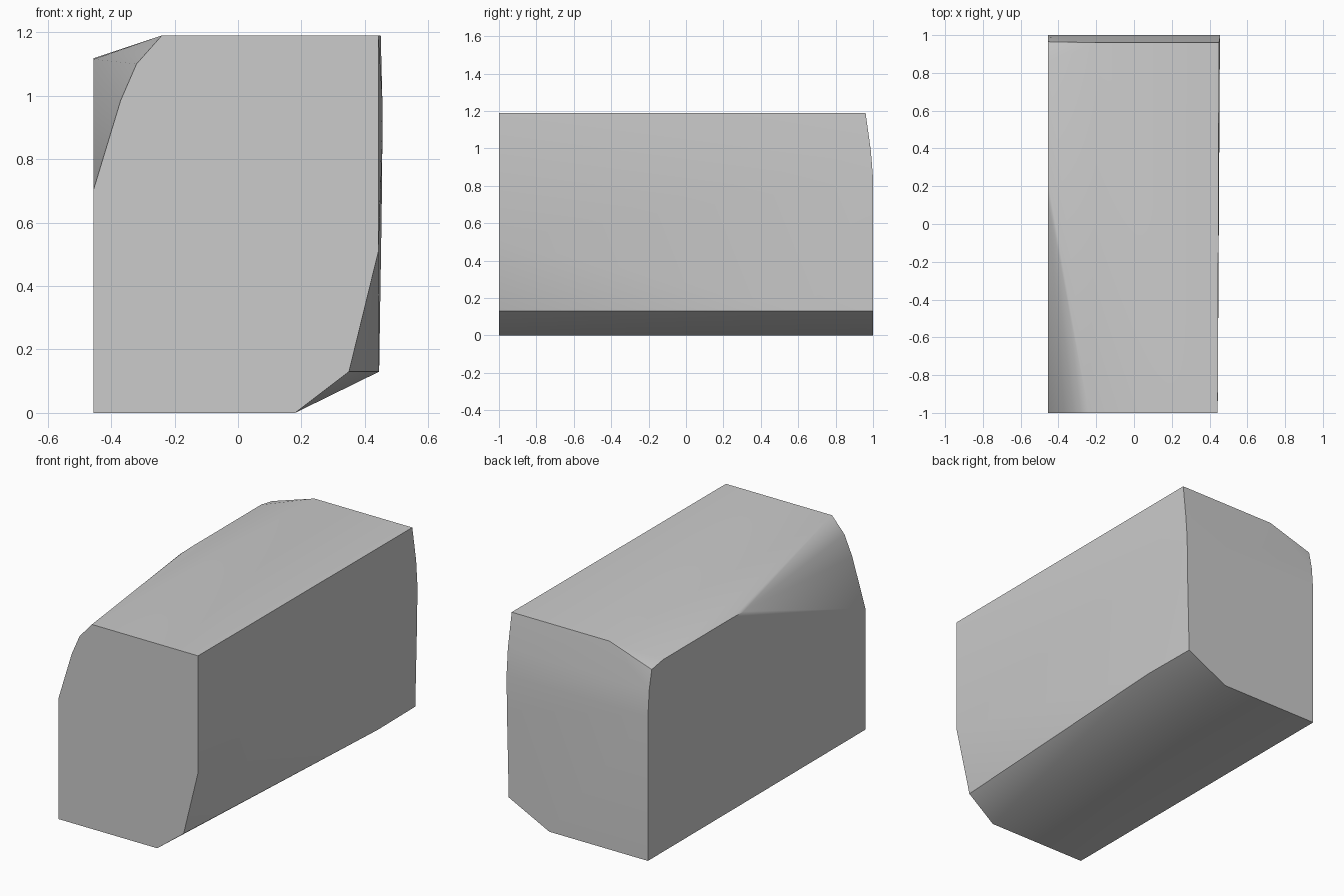
import bpy
import bmesh
import math

cube = bpy.data.objects.get("Cube")
if cube:
    bpy.data.objects.remove(cube, do_unlink=True)

grey = bpy.data.materials.new("plain grey")
grey.use_nodes = True
colour = (0.6, 0.6, 0.6, 1)
grey.diffuse_color = colour
grey.node_tree.nodes["Principled BSDF"].inputs["Base Color"].default_value = colour

left, top = -0.455, 1.19

# Flat front outline (x, z), with two chamfered corners
front = [(left, 0), (0.18, 0), (0.35, 0.13), (0.443, 0.51), (0.443, top),
         (-0.24, top), (-0.32, 1.10), (-0.37, 0.985), (left, 0.705)]
points = [(x, -1, z) for x, z in front]

# Back outline, leaning forward near the top
points += [(left, 1, 0), (0.18, 1, 0), (0.441, 1, 0.13), (0.453, 1, 0.64),
           (left, 1, 0.84), (0.455, 1, 0.84), (left, 0.988, 0.99),
           (0.455, 0.988, 0.99), (0.45, 0.96, top), (-0.18, 0.96, top),
           (left, 0.965, 1.10)]

# Ends of the tapering corner cuts along the length
points += [(left, 0.12, 1.115), (left, 0.23, 1.118), (left, 0.86, 1.118),
           (0.445, 0.65, 0.13)]

# Faceted body wrapped around the outlines
bm = bmesh.new()
for p in points:
    bm.verts.new(p)
result = bmesh.ops.convex_hull(bm, input=bm.verts)
spare = [v for v in bm.verts if not v.link_faces]
bmesh.ops.delete(bm, geom=spare, context="VERTS")
bmesh.ops.dissolve_limit(bm, angle_limit=math.radians(0.3),
                         verts=bm.verts, edges=bm.edges)
bmesh.ops.recalc_face_normals(bm, faces=bm.faces)
mesh = bpy.data.meshes.new("chamfered_block")
bm.to_mesh(mesh)
bm.free()
mesh.materials.append(grey)

block = bpy.data.objects.new("chamfered_block", mesh)
bpy.context.collection.objects.link(block)
bpy.ops.object.select_all(action="DESELECT")
block.select_set(True)
bpy.context.view_layer.objects.active = block
bpy.ops.object.shade_smooth_by_angle(angle=math.radians(30))
